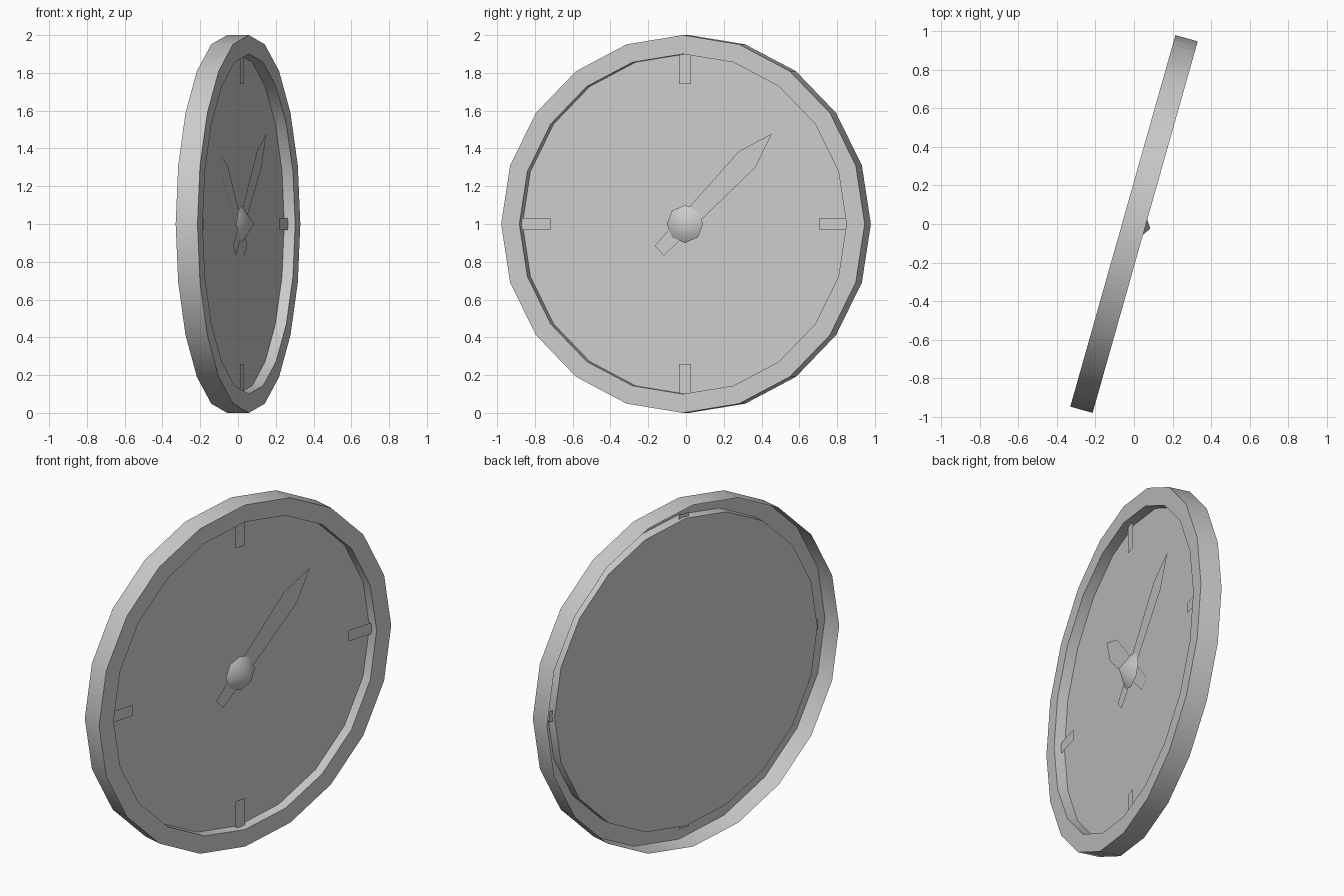
import bpy, bmesh
from math import radians, sin, cos, pi

old = bpy.data.objects.get("Cube")
if old:
    bpy.data.objects.remove(old, do_unlink=True)

GREY = (0.6, 0.6, 0.6, 1.0)
mat = bpy.data.materials.new("plain_grey")
mat.use_nodes = True
mat.diffuse_color = GREY
bsdf = mat.node_tree.nodes["Principled BSDF"]
bsdf.inputs["Base Color"].default_value = GREY
bsdf.inputs["Roughness"].default_value = 0.8

TURN = radians(74.2)   # the dial is turned about the vertical


def finish(name, bm):
    """Place a part built in the dial plane (x across, z up, -y outward)."""
    mesh = bpy.data.meshes.new(name)
    bm.to_mesh(mesh)
    bm.free()
    mesh.materials.append(mat)
    ob = bpy.data.objects.new(name, mesh)
    bpy.context.collection.objects.link(ob)
    ob.location = (0, 0, 1)
    ob.rotation_euler = (0, 0, TURN)
    bpy.ops.object.select_all(action='DESELECT')
    ob.select_set(True)
    bpy.context.view_layer.objects.active = ob
    bpy.ops.object.shade_smooth_by_angle(angle=radians(35))
    return ob


def lathe(name, profile, sides):
    """Spin (radius, outward) points about the dial axis, back to front."""
    bm = bmesh.new()
    rings = []
    for r, out in profile:
        if r == 0:
            rings.append([bm.verts.new((0, -out, 0))] * sides)
        else:
            angles = [2 * pi * i / sides for i in range(sides)]
            rings.append([bm.verts.new((r * sin(a), -out, r * cos(a))) for a in angles])
    for low, high in zip(rings, rings[1:]):
        for i in range(sides):
            j = (i + 1) % sides
            corners = [low[j], low[i], high[i], high[j]]
            bm.faces.new(list(dict.fromkeys(corners)))
    return finish(name, bm)


def plate(name, outline, out, angle):
    """Flat shape given as (along, across) points, pointing clockwise from up."""
    bm = bmesh.new()
    c, s = cos(angle), sin(angle)
    verts = [bm.verts.new((l * s + w * c, -out, l * c - w * s)) for l, w in outline]
    face = bm.faces.new(verts)
    face.normal_update()
    if face.normal.y > 0:
        face.normal_flip()
    return finish(name, bm)


def hand(name, length, shoulder, out, angle):
    outline = [(-0.2, -0.037), (shoulder, -0.062), (length, 0),
               (shoulder, 0.062), (-0.2, 0.037)]
    return plate(name, outline, out, angle)


# Rim, open at the back, with a short wall down to the recessed dial
lathe("rim", [(1, -0.06), (1, 0.06), (0.9, 0.06), (0.9, 0)], 20)
lathe("dial", [(0.9, 0), (0, 0)], 20)

# Quarter marks, running just through the inner wall
mark = [(0.74, -0.032), (0.92, -0.032), (0.92, 0.032), (0.74, 0.032)]
for i, place in enumerate(("top", "left", "bottom", "right")):
    plate(place + "_mark", mark, 0.02, i * pi / 2)

# Hands and the cap in the middle
hand("minute_hand", 0.675, 0.485, 0.02, radians(45))
hand("hour_hand", 0.5, 0.37, 0.004, radians(-44))
lathe("centre_cap", [(0.1, 0.02), (0, 0.088)], 8)
